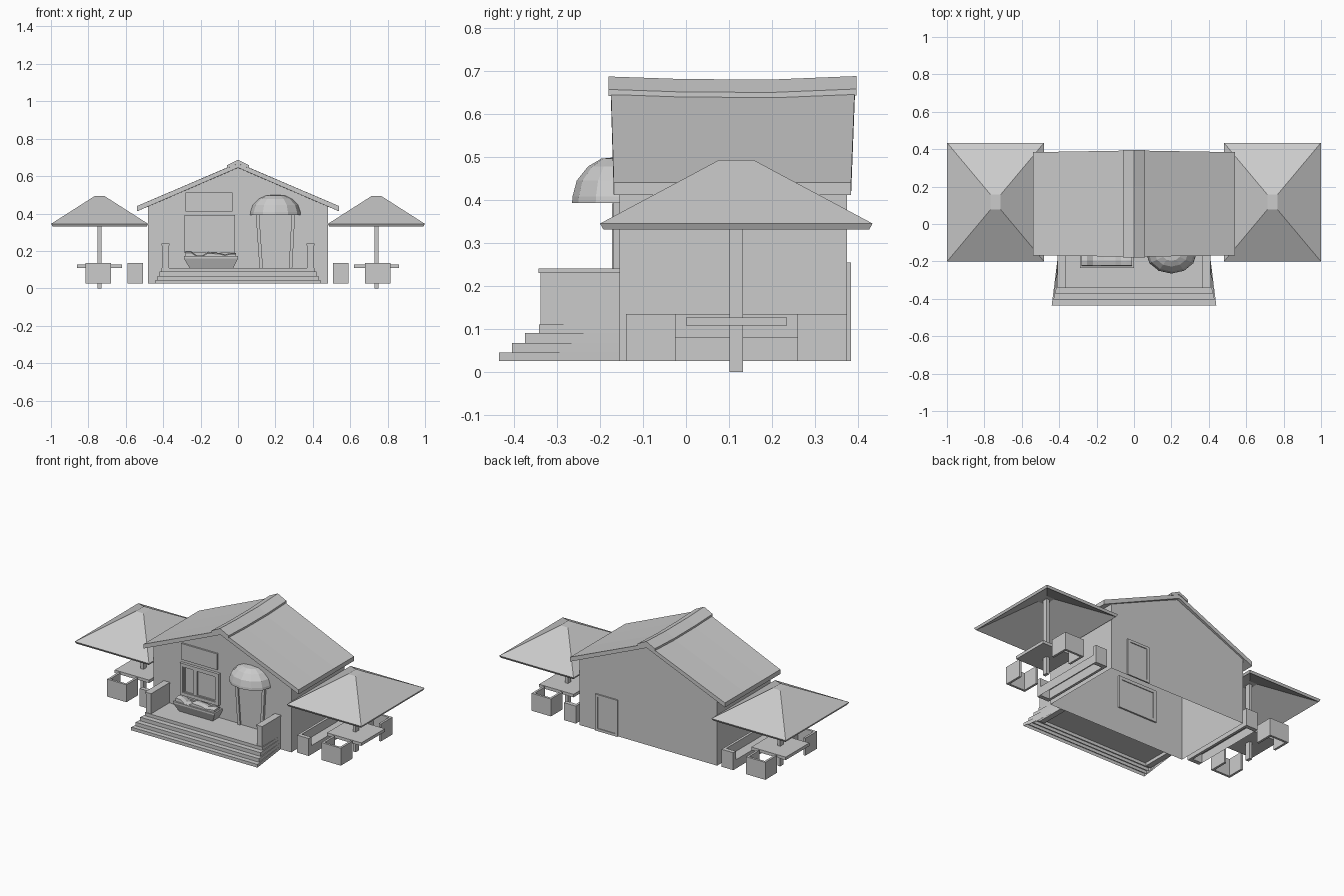
import bpy, bmesh, math, random

if "Cube" in bpy.data.objects:
    bpy.data.objects.remove(bpy.data.objects["Cube"])
random.seed(2)


def mesh(name, verts, faces):
    bm = bmesh.new()
    vs = [bm.verts.new(v) for v in verts]
    for f in faces:
        bm.faces.new([vs[i] for i in f])
    bmesh.ops.recalc_face_normals(bm, faces=bm.faces)
    me = bpy.data.meshes.new(name)
    bm.to_mesh(me)
    bm.free()
    ob = bpy.data.objects.new(name, me)
    bpy.context.collection.objects.link(ob)
    return ob


def loft(name, rings, cap_start=True, cap_end=True):
    n = len(rings[0])
    verts = [v for r in rings for v in r]
    faces = [(k*n + i, k*n + (i+1) % n, (k+1)*n + (i+1) % n, (k+1)*n + i)
             for k in range(len(rings) - 1) for i in range(n)]
    if cap_start:
        faces.append(tuple(range(n)))
    if cap_end:
        faces.append(tuple(range((len(rings)-1)*n, len(rings)*n)))
    return mesh(name, verts, faces)


def rect(x0, x1, y0, y1, z):
    return [(x0, y0, z), (x1, y0, z), (x1, y1, z), (x0, y1, z)]


def box(name, x0, x1, y0, y1, z0, z1, bottom=True):
    return loft(name, [rect(x0, x1, y0, y1, z0), rect(x0, x1, y0, y1, z1)], bottom)


def frame(name, x0, x1, z0, z1, w, y0, y1):
    # rectangular ring facing the front
    def loop(d, y):
        return [(x0+d, y, z0+d), (x1-d, y, z0+d), (x1-d, y, z1-d), (x0+d, y, z1-d)]
    return loft(name, [loop(0, y1), loop(0, y0), loop(w, y0), loop(w, y1), loop(0, y1)], False, False)


YF, YB, G = -0.155, 0.375, 0.025

# House shell, open underneath
gable = [(-.48, G), (-.48, .44), (0, .645), (.48, .44), (.48, G)]
n = len(gable)
mesh("house_walls", [(x, y, z) for y in (YF, YB) for x, z in gable],
     [tuple(range(n)), tuple(range(n, 2*n))] + [(i, i+1, n+i+1, n+i) for i in range(n-1)])

# Sagging roof slabs and ridge cap
sections = [(0, .687), (.3, .681), (.66, .680), (1, .688)]
for s, side in ((-1, "left"), (1, "right")):
    rings = []
    for t, top in sections:
        yr, ye = -.175 + t*.568, -.168 + t*.552
        d = top - .687
        rings.append([(0, yr, .67+d), (s*.54, ye, .44), (s*.54, ye, .412), (0, yr, .645+d)])
    loft("roof_" + side, rings)
cap = []
for t, top in sections:
    y = -.18 + t*.576
    cap.append([(-.06, y, top-.045), (-.06, y, top-.03), (0, y, top),
                (.06, y, top-.03), (.06, y, top-.045), (0, y, top-.02)])
loft("ridge_cap", cap)

# Porch with splayed steps
for i, (front, hw, top) in enumerate([(-.435, .44, .045), (-.405, .43, .067),
                                      (-.374, .42, .09), (-.342, .41, .11)]):
    plan = [(-hw, front), (hw, front), (.405, YF), (-.405, YF)]
    loft("porch_floor" if i == 3 else f"step_{i+1}",
         [[(x, y, z) for x, y in plan] for z in (G, top)], False)
for s, side in ((-1, "left"), (1, "right")):
    a, b = sorted((s*.37, s*.405))
    box("porch_wall_" + side, a, b, -.338, YF, G, .23)
    box("porch_wall_cap_" + side, a-.004, b+.004, -.343, YF, .23, .24)

# Window and signboard
frame("window_frame", -.285, -.015, .19, .392, .02, -.172, -.145)
frame("window_sash_left", -.265, -.19, .205, .375, .008, -.166, -.15)
frame("window_sash_right", -.18, -.035, .205, .375, .01, -.166, -.15)
box("window_mullion", -.19, -.18, -.166, -.15, .205, .375)
box("window_glass", -.265, -.035, -.158, -.15, .205, .375)
box("signboard", -.28, -.03, -.166, YF, .412, .513)

# Flower box with uneven planting
rings = [rect(-.26, -.025, -.215, YF, .11), rect(-.29, 0, -.235, YF, .16),
         rect(-.29, 0, -.235, YF, .172), rect(-.28, -.01, -.225, -.165, .172),
         rect(-.28, -.01, -.225, -.165, .16)]
loft("flower_box", rings)
rows = []
for i in range(10):
    x = -.28 + .27*i/9
    h = .175 + random.uniform(-.006, .016)
    rows.append([(x, -.224, .16), (x, -.222, h), (x, -.195, h+.006), (x, -.166, h), (x, -.166, .16)])
loft("flowers", rows)

# Front door: tapered frame and panel
def arch(d, y):
    return [(.115+d, y, .11), (.29-d, y, .11), (.305-d, y, .40), (.095+d, y, .40)]
loft("front_door_frame", [arch(0, YF), arch(0, -.17), arch(.018, -.17), arch(.018, YF)], False, False)
loft("front_door", [arch(.018, YF), arch(.018, -.16)], False)

# Faceted half-dome awning
prof = [(1, .393), (.99, .408), (.9, .445), (.66, .478), (.38, .496)]
N = 6
verts = [(.2 - .135*r*math.cos(math.pi*i/N), YF - .11*r*math.sin(math.pi*i/N), z)
         for r, z in prof for i in range(N+1)] + [(.2, YF, .5)]
faces = [(k*(N+1)+i, k*(N+1)+i+1, (k+1)*(N+1)+i+1, (k+1)*(N+1)+i)
         for k in range(len(prof)-1) for i in range(N)]
base = (len(prof)-1)*(N+1)
faces += [(base+i, base+i+1, len(verts)-1) for i in range(N)]
mesh("door_awning", verts, faces)

# Back door
frame("back_door_frame", .21, .365, G, .255, .016, YB, .384)
box("back_door", .226, .349, YB, .379, G, .239)

# Patio sets, one on each side
CY = .117
for s, side in ((-1, "left"), (1, "right")):
    def sbox(name, x0, x1, *rest, **kw):
        a, b = sorted((s*x0, s*x1))
        return box(f"{name}_{side}", a, b, *rest, **kw)

    cx = s*.74
    def sq(hx, hy, z):
        return rect(cx-hx, cx+hx, CY-hy, CY+hy, z)
    # canopy with a hollow underside
    loft("parasol_" + side, [sq(.027, .04, .48), sq(.25, .306, .332), sq(.252, .309, .331),
                             sq(.259, .317, .345), sq(.027, .04, .493)])
    sbox("parasol_pole", .73, .75, CY-.016, CY+.016, 0, .485)
    sbox("table_top", .62, .86, 0, .235, .108, .127)
    # bench against the house
    sbox("bench_back", .508, .524, -.138, .372, G, .135)
    sbox("bench_seat", .524, .59, -.112, .346, G, .08, bottom=False)
    for y, end in ((-.138, "front"), (.346, "back")):
        sbox("bench_arm_" + end, .524, .59, y, y+.026, G, .135)
    # open tub chairs facing the table
    for e, end in ((-1, "front"), (1, "back")):
        o, m, i = CY + e*.257, CY + e*.243, CY + e*.142
        plan = [(.68, o), (.815, o), (.815, i), (.801, i), (.801, m), (.694, m), (.694, i), (.68, i)]
        loft(f"chair_{end}_{side}", [[(s*x, y, z) for x, y in plan] for z in (G, .135)])
